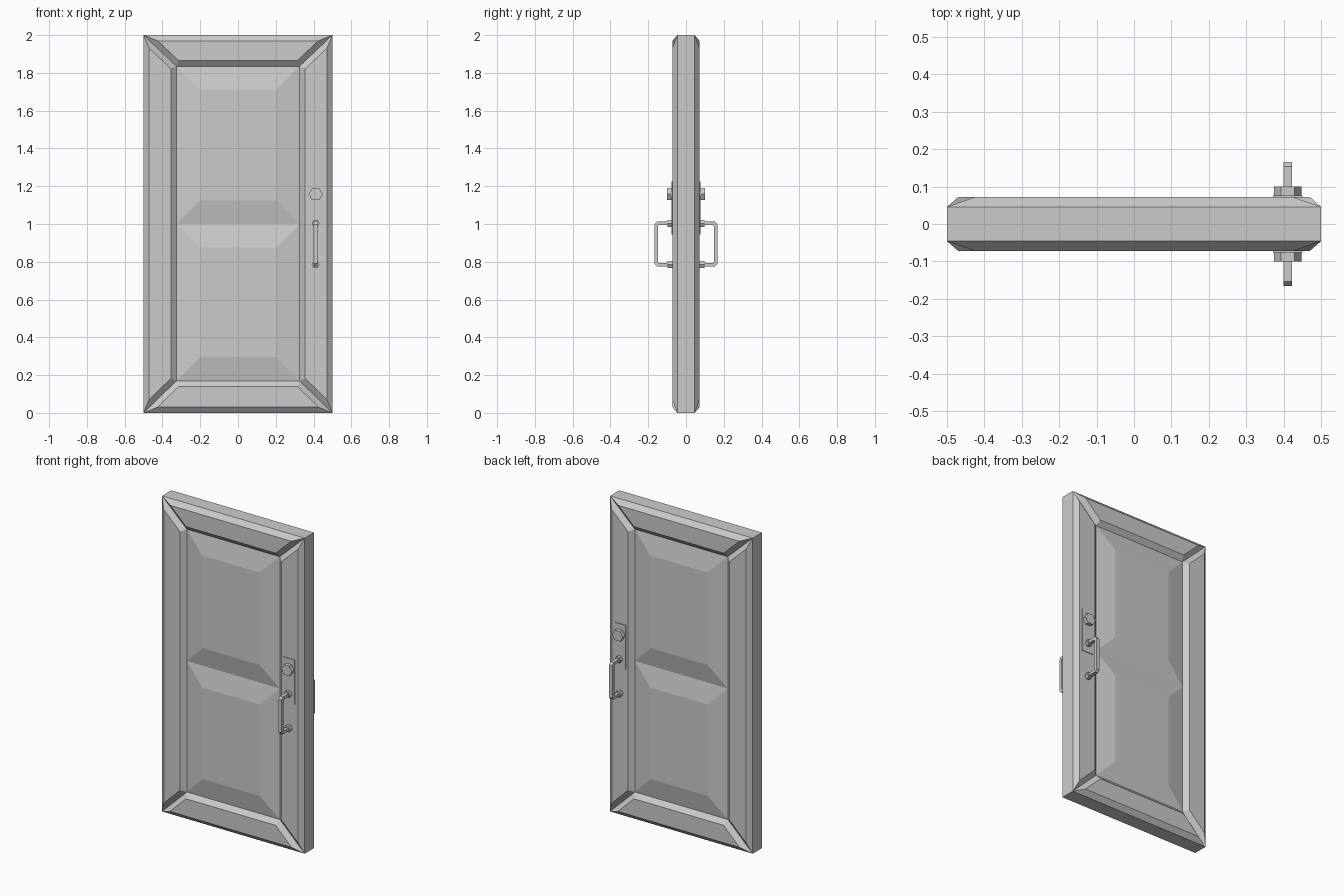
import bpy, bmesh, math
from mathutils import Matrix

if "Cube" in bpy.data.objects:
    bpy.data.objects.remove(bpy.data.objects["Cube"])


def finish(bm, name):
    """Turn a bmesh into an object mirrored front to back."""
    me = bpy.data.meshes.new(name)
    bm.to_mesh(me)
    bm.free()
    ob = bpy.data.objects.new(name, me)
    bpy.context.collection.objects.link(ob)
    mod = ob.modifiers.new("front_back", 'MIRROR')
    mod.use_axis = (False, True, False)
    return ob


# Door leaf: mitred frame boards and two raised panels, front half
Y = -0.046
bm = bmesh.new()


def rect(w, z0, z1, y=Y):
    return [bm.verts.new((x, y, z)) for x, z in ((-w, z0), (w, z0), (w, z1), (-w, z1))]


outer, edge = rect(0.5, 0, 2), rect(0.5, 0, 2, 0)
inner = rect(0.326, 0.17, 1.835)
mid_l, mid_r = (bm.verts.new((x, Y, 1.0)) for x in (-0.326, 0.326))
boards = []
for i in range(4):
    j = (i + 1) % 4
    boards.append(bm.faces.new((outer[i], outer[j], inner[j], inner[i])))
    bm.faces.new((edge[i], edge[j], outer[j], outer[i]))
panels = [bm.faces.new((inner[0], inner[1], mid_r, mid_l)),
          bm.faces.new((mid_l, mid_r, inner[2], inner[3]))]
bm.normal_update()
bmesh.ops.inset_individual(bm, faces=boards, thickness=0.03, depth=0.026, use_even_offset=True)
bmesh.ops.inset_individual(bm, faces=panels, thickness=0.125, depth=0.024, use_even_offset=True)
finish(bm, "door_leaf")

HX = 0.411  # hardware centre line

# Lock plate
bm = bmesh.new()
bmesh.ops.create_cube(bm, size=1, matrix=Matrix.Translation((HX, -0.071, 1.085))
                      @ Matrix.Diagonal((0.08, 0.01, 0.28, 1)))
finish(bm, "lock_plate")


# Hexagonal lock knob and handle mounts
def hexagon(name, z, r, y_end):
    bm = bmesh.new()
    y0 = -0.065
    m = (Matrix.Translation((HX, (y0 + y_end) / 2, z)) @ Matrix.Rotation(math.pi / 2, 4, 'X')
         @ Matrix.Rotation(math.pi / 2, 4, 'Z'))
    bmesh.ops.create_cone(bm, cap_ends=True, segments=6, radius1=r, radius2=r,
                          depth=y0 - y_end, matrix=m)
    # turn the prism so that its points lie left and right
    if max(v.co.x for v in bm.verts) < HX + r * 0.95:
        bmesh.ops.rotate(bm, verts=bm.verts, cent=(HX, 0, z),
                         matrix=Matrix.Rotation(math.pi / 6, 3, 'Y'))
    finish(bm, name)


hexagon("lock_knob", 1.158, 0.037, -0.1)
hexagon("handle_mount_upper", 1.003, 0.021, -0.097)
hexagon("handle_mount_lower", 0.785, 0.021, -0.097)

# Pull handle: U-shaped profile in y/z, extruded across x
out = [(-0.07, 1.012), (-0.154, 1.012), (-0.166, 0.998),
       (-0.166, 0.79), (-0.154, 0.776), (-0.07, 0.776)]
ins = [(-0.07, 0.994), (-0.144, 0.994), (-0.147, 0.990),
       (-0.147, 0.798), (-0.144, 0.794), (-0.07, 0.794)]
bm = bmesh.new()
a, b = ([bm.verts.new((HX - 0.011, y, z)) for y, z in p] for p in (out, ins))
strip = [bm.faces.new((a[i], a[i + 1], b[i + 1], b[i])) for i in range(5)]
ext = bmesh.ops.extrude_face_region(bm, geom=strip, use_keep_orig=True)
bmesh.ops.translate(bm, vec=(0.022, 0, 0),
                    verts=[g for g in ext["geom"] if isinstance(g, bmesh.types.BMVert)])
bmesh.ops.recalc_face_normals(bm, faces=bm.faces)
finish(bm, "pull_handle")
